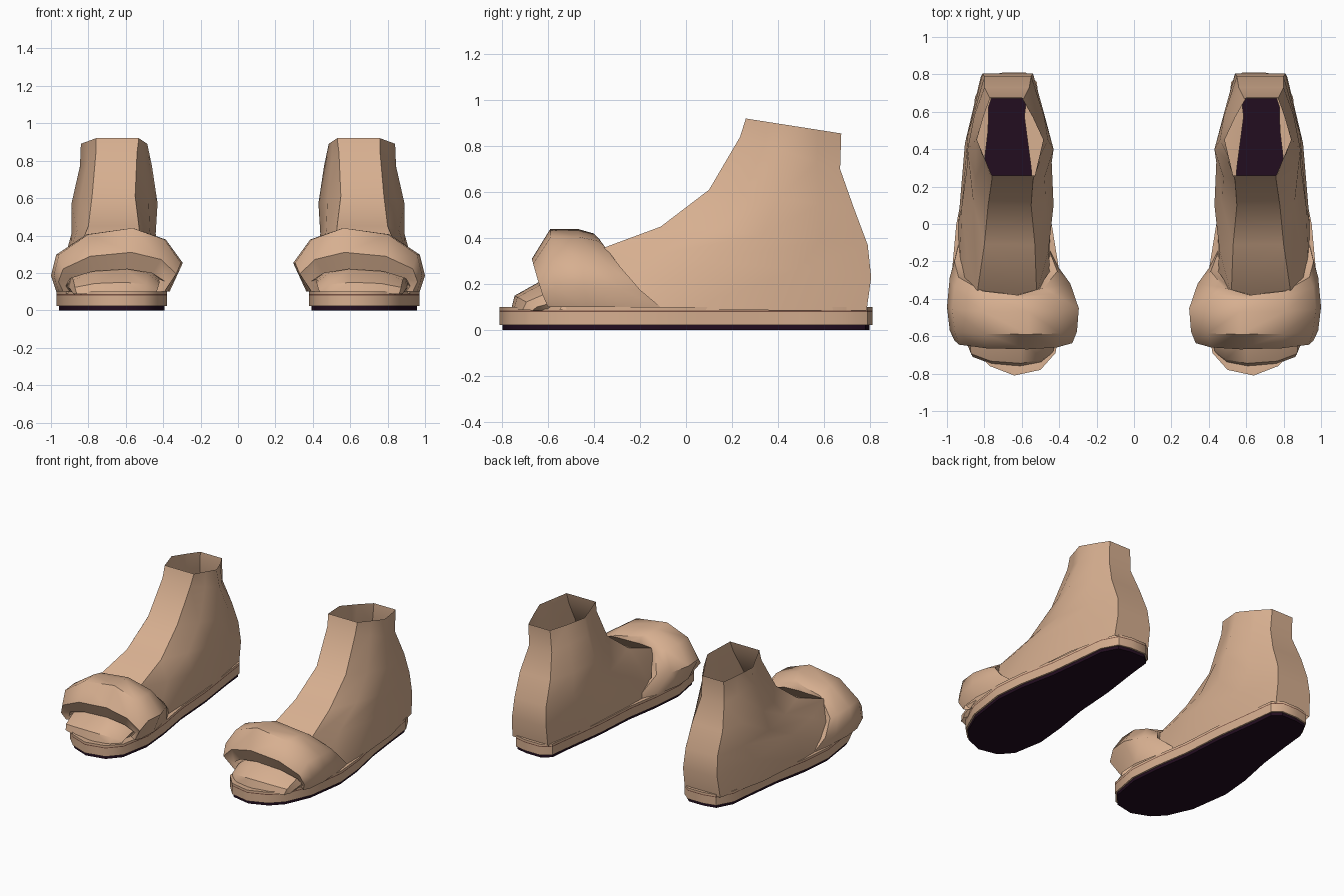
import bpy, bmesh, math
from mathutils import Vector

cube = bpy.data.objects.get("Cube")
if cube:
    bpy.data.objects.remove(cube)


def material(name, rgb):
    mat = bpy.data.materials.new(name)
    mat.use_nodes = True
    mat.diffuse_color = (*rgb, 1)
    mat.node_tree.nodes["Principled BSDF"].inputs["Base Color"].default_value = (*rgb, 1)
    return mat


tan = material("tan", (0.68, 0.43, 0.28))
dark = material("dark plum", (0.016, 0.004, 0.014))
brown = material("brown", (0.2, 0.09, 0.06))


def loft(name, rings, mats, closed=True, cap=False, rule=None, angle=40):
    """Skin a list of equal point rings and mirror the part to the other foot."""
    bm = bmesh.new()
    rows = [[bm.verts.new(p) for p in ring] for ring in rings]
    n = len(rows[0])
    for k, (a, b) in enumerate(zip(rows, rows[1:])):
        for i in range(n if closed else n - 1):
            j = (i + 1) % n
            face = bm.faces.new((a[i], a[j], b[j], b[i]))
            if rule:
                face.material_index = rule(k)
    if cap:
        bm.faces.new(rows[0])
    bmesh.ops.recalc_face_normals(bm, faces=bm.faces)
    mesh = bpy.data.meshes.new(name)
    bm.to_mesh(mesh)
    bm.free()
    for m in mats:
        mesh.materials.append(m)
    obj = bpy.data.objects.new(name, mesh)
    bpy.context.collection.objects.link(obj)
    bpy.ops.object.select_all(action="DESELECT")
    obj.select_set(True)
    bpy.context.view_layer.objects.active = obj
    bpy.ops.object.shade_smooth_by_angle(angle=math.radians(angle))
    obj.modifiers.new("other_foot", "MIRROR").use_mirror_merge = False
    return obj


# Sole: one outline, stacked at several heights
outline = [(.64, -.81), (.77, -.76), (.85, -.68), (.93, -.5), (.97, -.22), (.95, 0),
           (.9, .25), (.87, .5), (.85, .68), (.79, .79), (.7, .81), (.58, .81),
           (.52, .76), (.5, .6), (.46, .3), (.44, 0), (.4, -.25), (.38, -.47),
           (.42, -.69), (.5, -.78)]


def sole_ring(z, inset=0):
    pts = []
    for x, y in outline:
        p = Vector((x, y, z))
        toward = Vector((.67, max(-.5, min(.55, y)), z)) - p
        pts.append(p + toward.normalized() * inset)
    return pts


loft("outsole", [sole_ring(0, .012), sole_ring(.022, .012)], [dark], cap=True)
loft("sole_wall",
     [sole_ring(.022, .012), sole_ring(.022), sole_ring(.08), sole_ring(.086),
      sole_ring(.1), sole_ring(.1, .015), sole_ring(.088, .09)],
     [tan, brown], rule=lambda k: int(k == 2))


# Foot and ankle: rings with front, middle and back width, sloping front to back
def foot_ring(front, mid, back, ys, zs, bulge):
    yf, ym, yb = ys

    def quarter(a, b, side):
        return a[side] + (b[side] - a[side]) * (.5 + bulge)

    stations = [(yf, front),
                ((yf + ym) / 2, [quarter(front, mid, s) for s in (0, 1)]),
                (ym, mid),
                (ym + (yb - ym) * .55, [quarter(back, mid, s) for s in (0, 1)]),
                (yb, back)]

    def point(y, x):
        return (x, y, zs[0] + (zs[1] - zs[0]) * (y - yf) / (yb - yf))

    return [point(y, w[0]) for y, w in stations] + [point(y, w[1]) for y, w in reversed(stations)]


loft("foot", [
    foot_ring((.53, .76), (.485, .84), (.6, .77), (.26, .45, .675), (.92, .855), 0),
    foot_ring((.54, .76), (.46, .845), (.59, .77), (.235, .45, .67), (.84, .7), 0),
    foot_ring((.55, .78), (.43, .89), (.56, .8), (.1, .4, .73), (.61, .53), .1),
    foot_ring((.53, .8), (.44, .89), (.55, .8), (-.11, .33, .79), (.45, .37), .15),
    foot_ring((.52, .84), (.43, .92), (.54, .81), (-.38, .1, .805), (.35, .23), .2),
    foot_ring((.44, .92), (.45, .94), (.54, .82), (-.55, 0, .785), (.09, .085), .2),
], [tan], angle=50)


# Toes and strap: lopsided arches, sides and crown placed separately along the foot
arch = [(.1, 0), (0, .45), (.13, .82), (.38, 1), (.73, .9), (.96, .58), (1, .25), (.96, 0)]


def arch_row(x0, x1, z0, z1, y_side, y_top):
    return [(x0 + (x1 - x0) * u, y_side + (y_top - y_side) * h ** .8, z0 + (z1 - z0) * h)
            for u, h in arch]


loft("toes", [
    arch_row(.44, .88, .085, .09, -.62, -.76),
    arch_row(.43, .89, .085, .15, -.6, -.745),
    arch_row(.42, .9, .085, .22, -.56, -.62),
    arch_row(.42, .92, .085, .27, -.4, -.4),
], [tan], closed=False)

loft("strap", [
    arch_row(.42, .91, .1, .25, -.5, -.5),
    arch_row(.39, .92, .1, .22, -.57, -.63),
    arch_row(.33, .96, .1, .31, -.6, -.67),
    arch_row(.305, .985, .1, .44, -.56, -.59),
    arch_row(.295, 1, .1, .44, -.43, -.47),
    arch_row(.34, .985, .1, .42, -.23, -.4),
    arch_row(.41, .96, .1, .4, -.11, -.38),
    arch_row(.45, .92, .1, .33, -.11, -.38),
], [tan], closed=False, angle=50)
